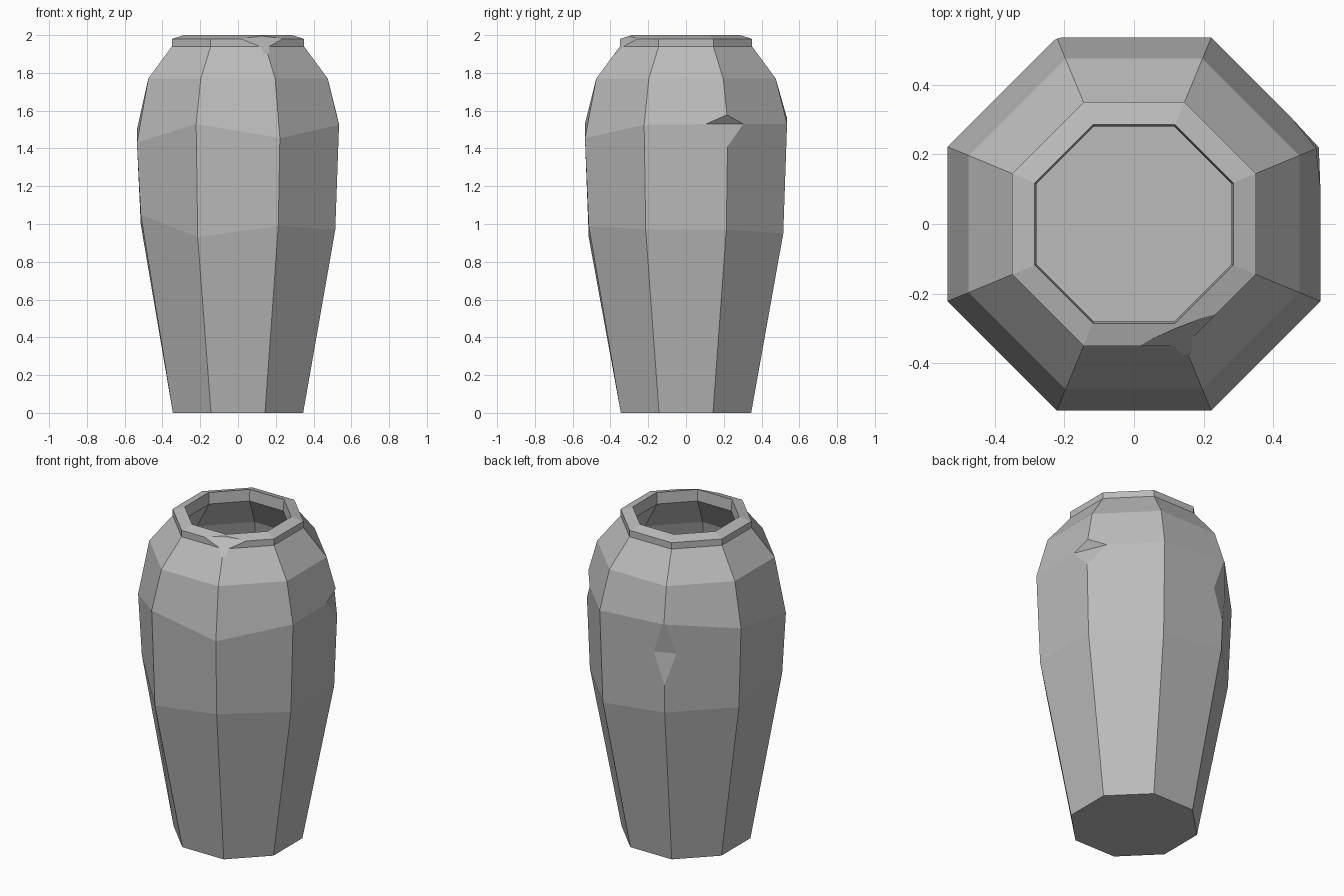
import bpy, bmesh, math
from mathutils import Vector

if "Cube" in bpy.data.objects:
    bpy.data.objects.remove(bpy.data.objects["Cube"], do_unlink=True)

SIDES = 8
CORNER = 1 / math.cos(math.pi / SIDES)   # flat-side distance -> corner radius

stone = bpy.data.materials.new("grey stone")
stone.use_nodes = True
GREY = (0.5, 0.5, 0.5, 1)
stone.diffuse_color = GREY
stone.node_tree.nodes["Principled BSDF"].inputs["Base Color"].default_value = GREY


def corner_angle(i):
    return math.radians(22.5 + 45 * i)


def make_object(name, bm):
    bmesh.ops.recalc_face_normals(bm, faces=bm.faces)
    mesh = bpy.data.meshes.new(name)
    bm.to_mesh(mesh)
    bm.free()
    mesh.materials.append(stone)
    obj = bpy.data.objects.new(name, mesh)
    bpy.context.collection.objects.link(obj)
    return obj


# Vase wall: outside profile up to the lip, then down the hollow inside
waist_heights = [0.97, 0.95, 1.0, 1.0, 1.05, 0.93, 0.99, 0.97]
belly_heights = [1.53, 1.53, 1.56, 1.5, 1.43, 1.53, 1.455, 1.525]
profile = [
    (0.345, 0.0), (0.515, waist_heights), (0.535, belly_heights),
    (0.475, 1.77), (0.35, 1.94), (0.35, 1.98), (0.285, 2.0),
    (0.28, 1.93), (0.40, 1.74), (0.46, 1.5), (0.44, 0.97), (0.285, 0.06),
]

bm = bmesh.new()
rings = []
for flat, height in profile:
    ring = []
    for i in range(SIDES):
        a = corner_angle(i)
        z = height[i] if isinstance(height, list) else height
        r = flat * CORNER
        ring.append(bm.verts.new((r * math.cos(a), r * math.sin(a), z)))
    rings.append(ring)
for low, high in zip(rings, rings[1:]):
    for i in range(SIDES):
        j = (i + 1) % SIDES
        bm.faces.new((low[i], low[j], high[j], high[i]))
bm.faces.new(rings[0])    # underside
bm.faces.new(rings[-1])   # inside floor
vase = make_object("vase", bm)


# Chips: wedges cut across a corner, given as (radius, height) outlines
def chip(name, corner, outline):
    a = corner_angle(corner)
    out = Vector((math.cos(a), math.sin(a), 0))
    side = Vector((-math.sin(a), math.cos(a), 0)) * 0.25
    bm = bmesh.new()
    ends = [[bm.verts.new(out * r + side * s + Vector((0, 0, z)))
             for r, z in outline] for s in (-1, 1)]
    for end in ends:
        bm.faces.new(end)
    n = len(outline)
    for i in range(n):
        j = (i + 1) % n
        bm.faces.new((ends[0][i], ends[0][j], ends[1][j], ends[1][i]))
    cutter = make_object(name, bm)
    cutter.hide_render = True
    mod = vase.modifiers.new(name, 'BOOLEAN')
    mod.operation = 'DIFFERENCE'
    mod.solver = 'EXACT'
    mod.object = cutter
    bpy.context.view_layer.objects.active = vase
    bpy.ops.object.modifier_apply(modifier=name)
    bpy.data.objects.remove(cutter, do_unlink=True)


chip("belly_chip", 0, [(0.535, 1.53), (0.62, 1.66), (0.62, 1.27)])
chip("side_chip", 2, [(0.545, 1.37), (0.60, 1.72), (0.60, 0.80)])
chip("rim_chip", 6, [(0.405, 1.90), (0.325, 1.985), (0.31, 2.05), (0.5, 2.05)])

for poly in vase.data.polygons:
    poly.use_smooth = False
